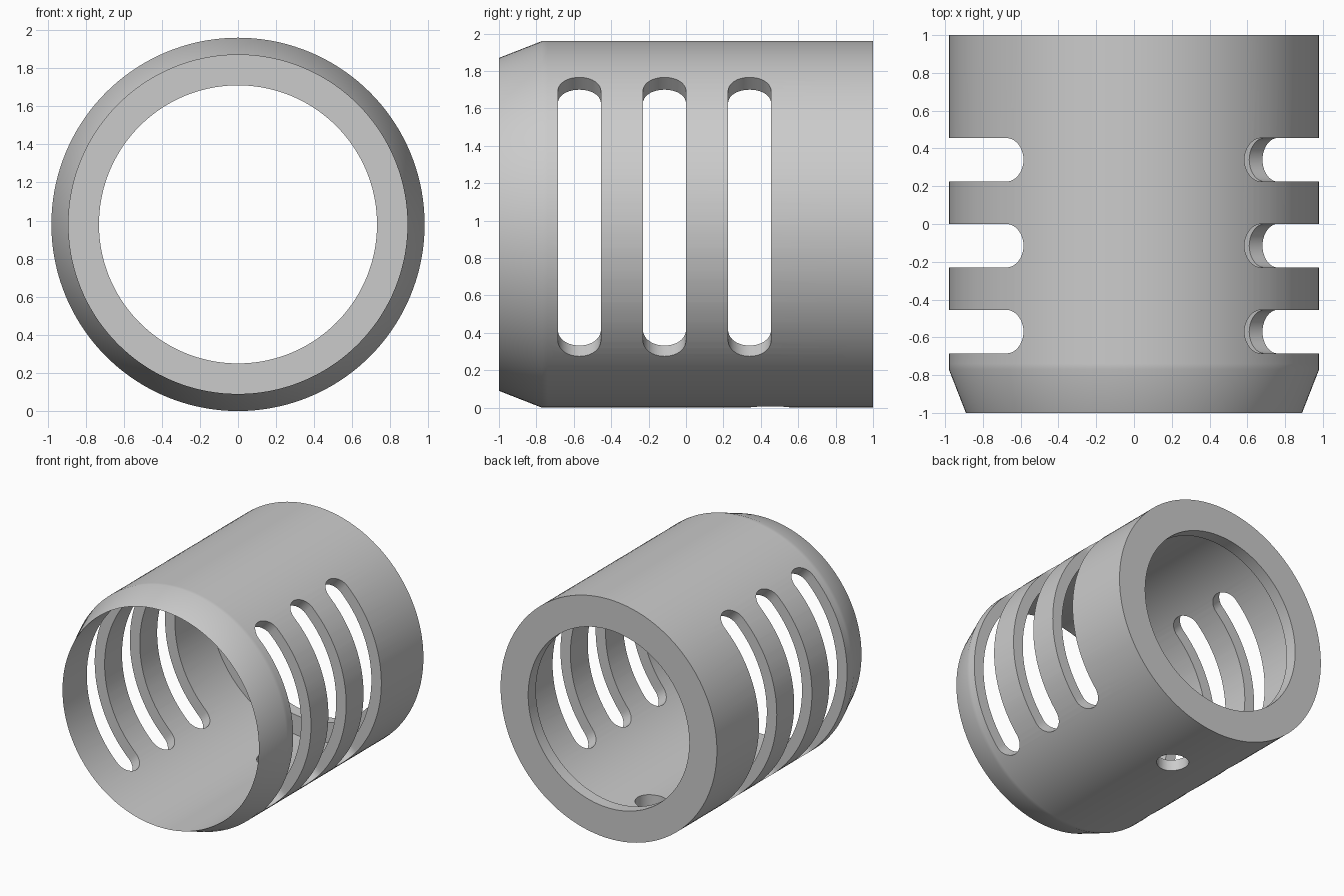
import bpy
import bmesh
import math
from mathutils import Vector, Matrix

cube = bpy.data.objects.get("Cube")
if cube:
    bpy.data.objects.remove(cube, do_unlink=True)

R = 0.98            # outer radius, also height of the axis
BORE = 0.89
SLOT_R = 0.115      # half width of a slot

grey = bpy.data.materials.new("plain grey")
grey.use_nodes = True
grey.diffuse_color = (0.6, 0.6, 0.6, 1)
grey.node_tree.nodes["Principled BSDF"].inputs["Base Color"].default_value = (0.6, 0.6, 0.6, 1)


def make_object(name, bm):
    bmesh.ops.recalc_face_normals(bm, faces=bm.faces[:])
    mesh = bpy.data.meshes.new(name)
    bm.to_mesh(mesh)
    bm.free()
    mesh.materials.append(grey)
    obj = bpy.data.objects.new(name, mesh)
    bpy.context.collection.objects.link(obj)
    return obj


def sleeve(segments=144):
    """Revolve a closed (radius, y) profile: chamfered nose, wide bore, back flange."""
    profile = [(BORE, -1), (R, -0.77), (R, -0.74), (R, 1),
               (0.73, 1), (0.73, 0.9), (BORE, 0.9)]
    bm = bmesh.new()
    verts = [bm.verts.new((r, y, R)) for r, y in profile]
    edges = [bm.edges.new((v, verts[(i + 1) % len(verts)])) for i, v in enumerate(verts)]
    bmesh.ops.spin(bm, geom=verts + edges, cent=(0, 0, R), axis=(0, 1, 0),
                   angle=math.tau, steps=segments, use_merge=True)
    bmesh.ops.remove_doubles(bm, verts=bm.verts[:], dist=1e-5)
    return make_object("slotted_sleeve", bm)


def slot_cutter(y, start, end):
    """Round-ended slot bent around the axis; angles are for the end arc centres."""
    quarter = [math.pi / 2 * i / 10 for i in range(11)]
    rows = [(start, -SLOT_R * math.cos(t), SLOT_R * math.sin(t)) for t in quarter]
    rows += [(start + (end - start) * i / 24, 0, SLOT_R) for i in range(1, 24)]
    rows += [(end, SLOT_R * math.cos(t), SLOT_R * math.sin(t)) for t in reversed(quarter)]
    bm = bmesh.new()
    rings = []
    for angle, u, h in rows:
        out = Vector((math.cos(angle), 0, math.sin(angle)))
        side = Vector((-math.sin(angle), 0, math.cos(angle)))
        rings.append([bm.verts.new(out * r + side * u + Vector((0, y + s * h, R)))
                      for r, s in ((0.8, -1), (0.8, 1), (1.1, 1), (1.1, -1))])
    for a, b in zip(rings, rings[1:]):
        for i in range(4):
            j = (i + 1) % 4
            bm.faces.new((a[i], a[j], b[j], b[i]))
    bmesh.ops.remove_doubles(bm, verts=bm.verts[:], dist=1e-5)
    return make_object("slot_cutter", bm)


def hole_cutter():
    bm = bmesh.new()
    bmesh.ops.create_cone(bm, cap_ends=True, segments=40, radius1=0.12, radius2=0.12,
                          depth=0.4, matrix=Matrix.Translation((0, 0.45, 0.05)))
    return make_object("hole_cutter", bm)


# Three slots on each side and one round hole underneath
body = sleeve()
cutters = [hole_cutter()]
for y in (-0.57, -0.115, 0.34):
    cutters.append(slot_cutter(y, math.radians(-39.3), math.radians(46.6)))
    cutters.append(slot_cutter(y, math.radians(133.4), math.radians(226.6)))

bpy.ops.object.select_all(action='DESELECT')
body.select_set(True)
bpy.context.view_layer.objects.active = body
for cutter in cutters:
    cutter.hide_render = True
    mod = body.modifiers.new("cut", 'BOOLEAN')
    mod.operation = 'DIFFERENCE'
    mod.solver = 'EXACT'
    mod.object = cutter
    bpy.ops.object.modifier_apply(modifier=mod.name)
    bpy.data.objects.remove(cutter, do_unlink=True)

bpy.ops.object.shade_smooth_by_angle(angle=math.radians(30))
